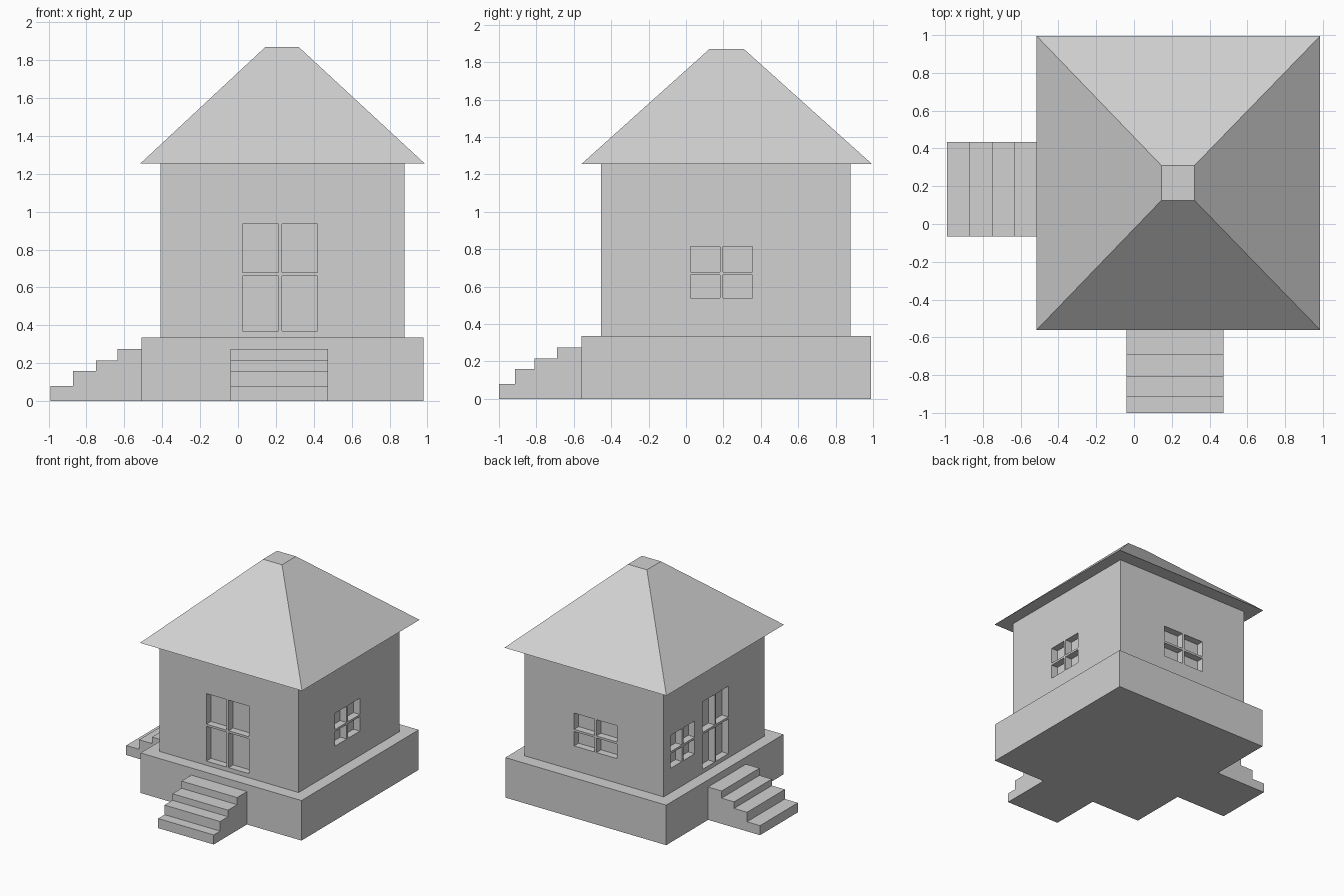
import bpy
import bmesh
from mathutils import Vector

default = bpy.data.objects.get("Cube")
if default:
    bpy.data.objects.remove(default, do_unlink=True)

# One plain grey for the whole building
GREY = (0.64, 0.64, 0.64, 1)
grey = bpy.data.materials.new("plain grey")
grey.use_nodes = True
grey.diffuse_color = GREY
grey.node_tree.nodes["Principled BSDF"].inputs["Base Color"].default_value = GREY


def finish(name, bm):
    bmesh.ops.recalc_face_normals(bm, faces=bm.faces)
    mesh = bpy.data.meshes.new(name)
    bm.to_mesh(mesh)
    bm.free()
    mesh.materials.append(grey)
    obj = bpy.data.objects.new(name, mesh)
    bpy.context.collection.objects.link(obj)
    return obj


def add_box(bm, low, high):
    low, high = Vector(low), Vector(high)
    verts = bmesh.ops.create_cube(bm, size=1)["verts"]
    for v in verts:
        v.co = (low + high) / 2 + v.co * (high - low)
    return verts


def box(name, low, high):
    bm = bmesh.new()
    add_box(bm, low, high)
    return finish(name, bm)


def stairs(name, edges, heights, side, along_x):
    """Stepped profile running outward from the plinth, extruded sideways."""
    profile = [(edges[0], 0)]
    for i, h in enumerate(heights):
        profile += [(edges[i], h), (edges[i + 1], h)]
    profile.append((edges[-1], 0))
    bm = bmesh.new()

    def place(run, across, z):
        return (run, across, z) if along_x else (across, run, z)

    face = bm.faces.new([bm.verts.new(place(r, side[0], z)) for r, z in profile])
    new = bmesh.ops.extrude_face_region(bm, geom=[face])["geom"]
    moved = [g for g in new if isinstance(g, bmesh.types.BMVert)]
    bmesh.ops.translate(bm, verts=moved, vec=place(0, side[1] - side[0], 0))
    return finish(name, bm)


# Plinth and the two flights of steps
FLOOR, EAVES = 0.335, 1.255
box("plinth", (-0.51, -0.56, 0), (0.98, 0.99, FLOOR))
STEP_HEIGHTS = (0.08, 0.16, 0.215, 0.275)
stairs("front_steps", (-1, -0.915, -0.81, -0.69, -0.56), STEP_HEIGHTS,
       (-0.04, 0.475), False)
stairs("side_steps", (-0.99, -0.87, -0.75, -0.635, -0.51), STEP_HEIGHTS,
       (-0.065, 0.435), True)

# Walls
X0, X1, Y0, Y1 = -0.41, 0.88, -0.455, 0.88
walls = box("walls", (X0, Y0, FLOOR), (X1, Y1, EAVES))

# Recessed panes, leaving a cross of glazing bars in each opening
DEPTH, BAR = 0.06, 0.009
DOOR, WINDOW = (0.37, 0.67, 0.935), (0.54, 0.67, 0.815)
openings = [  # axis of the wall normal, wall position, inward sign, span, heights
    ("y", Y0, 1, (0.025, 0.42), DOOR),
    ("y", Y1, -1, (0.025, 0.42), WINDOW),
    ("x", X1, -1, (0.025, 0.355), WINDOW),
    ("x", X0, 1, (0.025, 0.365), DOOR),
    ("x", X0, 1, (0.47, 0.79), WINDOW),
]
bm = bmesh.new()
for axis, wall, inward, (a, b), (bottom, rail, top) in openings:
    near, far = sorted((wall - inward * 0.05, wall + inward * DEPTH))
    mid = (a + b) / 2
    for s0, s1 in ((a, mid - BAR), (mid + BAR, b)):
        for z0, z1 in ((bottom, rail - BAR), (rail + BAR, top)):
            if axis == "y":
                add_box(bm, (s0, near, z0), (s1, far, z1))
            else:
                add_box(bm, (near, s0, z0), (far, s1, z1))
cutter = finish("pane_cutter", bm)
cutter.hide_render = True

cut = walls.modifiers.new("panes", "BOOLEAN")
cut.operation = "DIFFERENCE"
cut.solver = "EXACT"
cut.object = cutter
bpy.context.view_layer.objects.active = walls
bpy.ops.object.modifier_apply(modifier=cut.name)
bpy.data.objects.remove(cutter, do_unlink=True)

# Hipped roof with a small flat top
bm = bmesh.new()
verts = add_box(bm, (-0.515, -0.56, EAVES), (0.985, 0.995, 1.87))
for v in verts:
    if v.co.z > 1.5:
        v.co.x = 0.145 if v.co.x < 0 else 0.32
        v.co.y = 0.125 if v.co.y < 0 else 0.31
finish("roof", bm)
